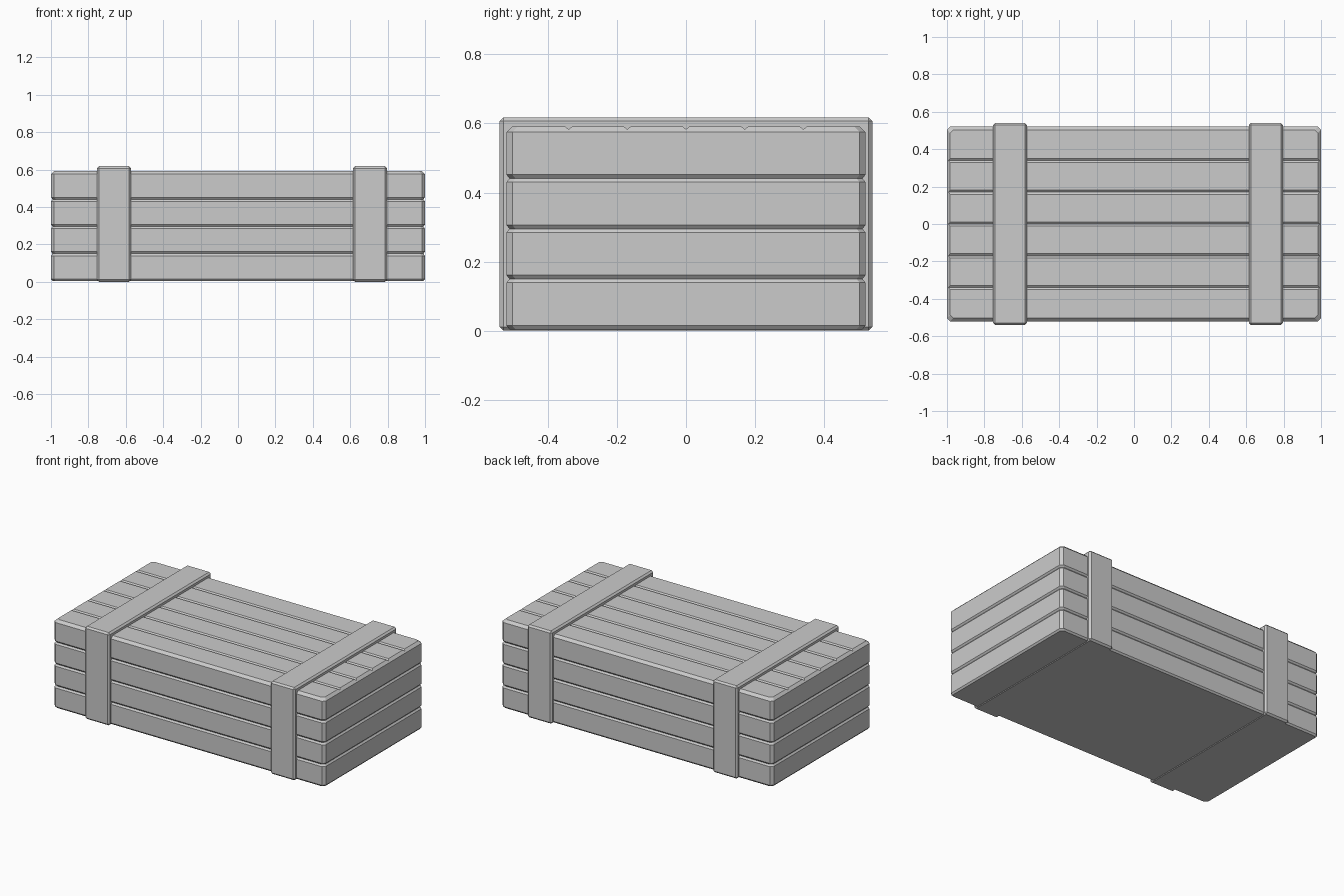
import bpy
import bmesh
from mathutils import Matrix

cube = bpy.data.objects.get("Cube")
if cube:
    bpy.data.objects.remove(cube, do_unlink=True)

grey = bpy.data.materials.new("light grey")
grey.use_nodes = True
colour = (0.6, 0.6, 0.6, 1)
grey.diffuse_color = colour
grey.node_tree.nodes["Principled BSDF"].inputs["Base Color"].default_value = colour

HALF_X, HALF_Y = 1.0, 0.52
BASE, TOP = 0.004, 0.592
CHAMFER = 0.017
GROOVE, DEPTH = 0.011, 0.009      # groove half width and depth


def make_object(name, bm):
    bmesh.ops.recalc_face_normals(bm, faces=bm.faces)
    mesh = bpy.data.meshes.new(name)
    bm.to_mesh(mesh)
    bm.free()
    mesh.materials.append(grey)
    obj = bpy.data.objects.new(name, mesh)
    bpy.context.collection.objects.link(obj)
    return obj


def ring(bm, inset, z):
    """Rectangle with cut corners, at height z."""
    x, y, c = HALF_X - inset, HALF_Y - inset, CHAMFER
    corners = [(x, y - c), (x - c, y), (c - x, y), (-x, y - c),
               (-x, c - y), (c - x, -y), (x - c, -y), (x, c - y)]
    return [bm.verts.new((px, py, z)) for px, py in corners]


# Crate body: stacked boards with V grooves between them
levels = [(DEPTH, BASE), (0, BASE + GROOVE)]
for seam in (0.15, 0.295, 0.441):
    levels += [(0, seam - GROOVE), (DEPTH, seam), (0, seam + GROOVE)]
levels += [(0, TOP - CHAMFER), (CHAMFER, TOP)]

bm = bmesh.new()
rings = [ring(bm, inset, z) for inset, z in levels]
for low, high in zip(rings, rings[1:]):
    for i in range(len(low)):
        j = (i + 1) % len(low)
        bm.faces.new((low[i], low[j], high[j], high[i]))
bm.faces.new(rings[0])
bm.faces.new(rings[-1])
body = make_object("crate_body", bm)

# Lid grooves: wedges cut lengthways from the top
bm = bmesh.new()
for n in range(-2, 3):
    y = n * 0.17
    wedge = [(y, TOP - DEPTH), (y + 2 * GROOVE, TOP + DEPTH), (y - 2 * GROOVE, TOP + DEPTH)]
    ends = [[bm.verts.new((x, py, pz)) for py, pz in wedge] for x in (-1.1, 1.1)]
    for end in ends:
        bm.faces.new(end)
    for i in range(3):
        j = (i + 1) % 3
        bm.faces.new((ends[0][i], ends[0][j], ends[1][j], ends[1][i]))
cutter = make_object("lid_groove_cutter", bm)
cutter.hide_render = True

cut = body.modifiers.new("lid grooves", 'BOOLEAN')
cut.operation = 'DIFFERENCE'
cut.solver = 'EXACT'
cut.object = cutter
bpy.context.view_layer.objects.active = body
bpy.ops.object.modifier_apply(modifier=cut.name)
bpy.data.objects.remove(cutter, do_unlink=True)

# Straps wrapped around the crate
for name, x in (("right_strap", -0.663), ("left_strap", 0.705)):
    bm = bmesh.new()
    size = Matrix.Diagonal((0.182, 1.08, 0.618, 1))
    bmesh.ops.create_cube(bm, size=1, matrix=Matrix.Translation((x, 0, 0.309)) @ size)
    bmesh.ops.bevel(bm, geom=bm.edges[:], offset=0.011, segments=1, affect='EDGES')
    make_object(name, bm)
